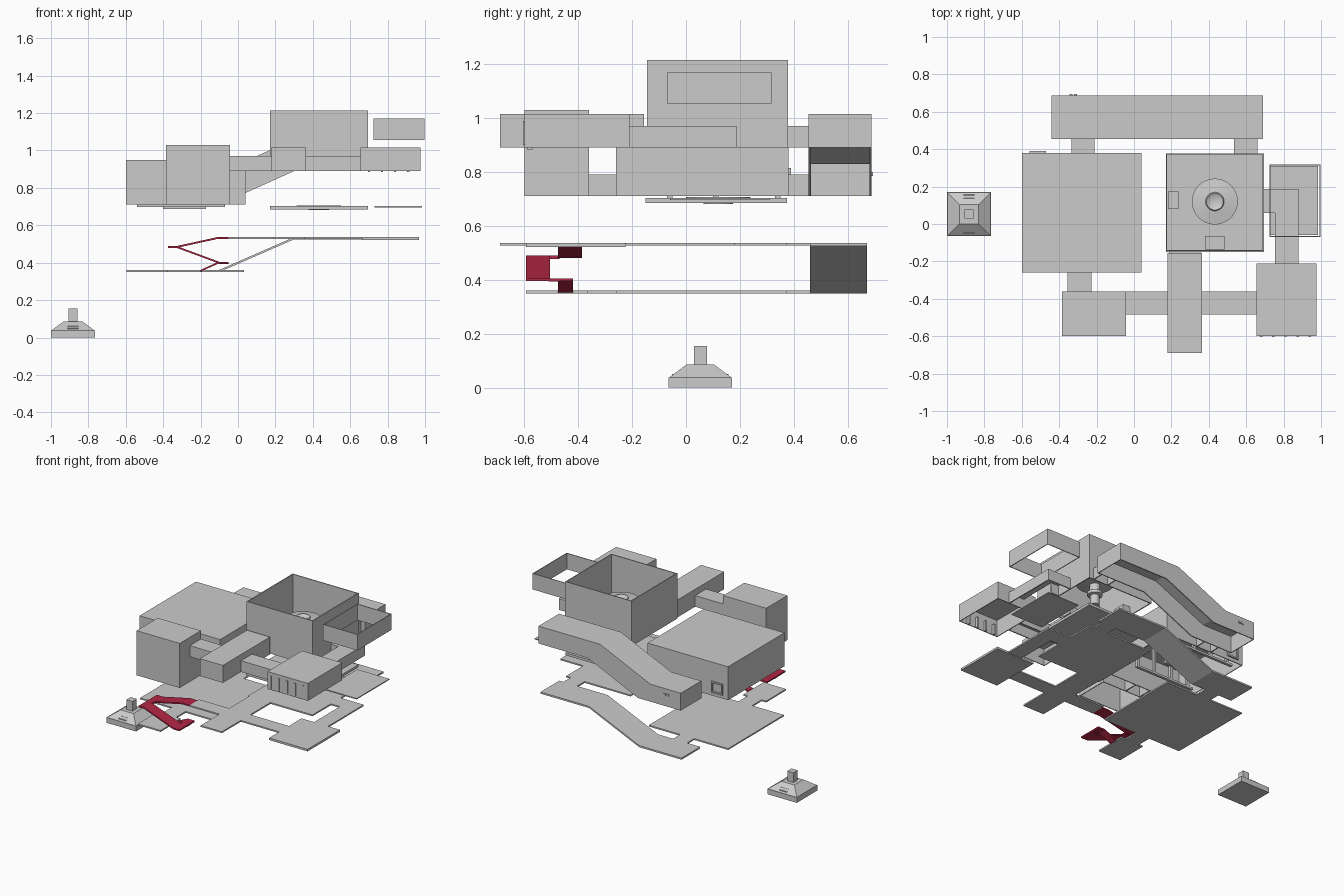
import bpy, bmesh, math

if "Cube" in bpy.data.objects:
    bpy.data.objects.remove(bpy.data.objects["Cube"])

red = bpy.data.materials.new("ramp_red")
red.diffuse_color = (0.45, 0.02, 0.06, 1)
red.use_nodes = True
red.node_tree.nodes["Principled BSDF"].inputs["Base Color"].default_value = red.diffuse_color


def finish(name, bm, wall=0, mat=None):
    bmesh.ops.recalc_face_normals(bm, faces=bm.faces)
    me = bpy.data.meshes.new(name)
    bm.to_mesh(me)
    bm.free()
    ob = bpy.data.objects.new(name, me)
    bpy.context.collection.objects.link(ob)
    if wall:
        m = ob.modifiers.new("wall", 'SOLIDIFY')
        m.thickness, m.offset = wall, -1
    if mat:
        me.materials.append(mat)
    return ob


def add_box(bm, x0, x1, y0, y1, z0, z1):
    v = [bm.verts.new((x, y, z)) for z in (z0, z1)
         for x, y in ((x0, y0), (x1, y0), (x1, y1), (x0, y1))]
    names = {'bottom': (3, 2, 1, 0), 'top': (4, 5, 6, 7), 'front': (0, 1, 5, 4),
             'right': (1, 2, 6, 5), 'back': (2, 3, 7, 6), 'left': (3, 0, 4, 7)}
    return {n: bm.faces.new([v[i] for i in f]) for n, f in names.items()}


def boxes(name, *dims, mat=None):
    bm = bmesh.new()
    for d in dims:
        add_box(bm, *d)
    return finish(name, bm, mat=mat)


def shell(name, dims, open_sides=('bottom',), wall=0.008, raise_top=None):
    """Hollow room without the listed sides; raise_top = (inset, height)."""
    bm = bmesh.new()
    f = add_box(bm, *dims)
    if raise_top:
        bmesh.ops.inset_region(bm, faces=[f['top']], thickness=raise_top[0])
        up = bmesh.ops.extrude_face_region(bm, geom=[f['top']])
        bmesh.ops.translate(bm, vec=(0, 0, raise_top[1]),
                            verts=[g for g in up['geom'] if isinstance(g, bmesh.types.BMVert)])
        bmesh.ops.delete(bm, geom=[f['top']], context='FACES_ONLY')
    bmesh.ops.delete(bm, geom=[f[s] for s in open_sides], context='FACES_ONLY')
    bm.normal_update()
    return finish(name, bm, wall)


def extrude_profile(name, pts, y0, y1, skip=(), wall=0, mat=None):
    """Sweep an xz outline along y, leaving out the edges in skip."""
    bm = bmesh.new()
    a = [bm.verts.new((x, y0, z)) for x, z in pts]
    b = [bm.verts.new((x, y1, z)) for x, z in pts]
    bm.faces.new(a)
    bm.faces.new(b[::-1])
    n = len(pts)
    for i in range(n):
        if i not in skip:
            j = (i + 1) % n
            bm.faces.new((a[i], b[i], b[j], a[j]))
    return finish(name, bm, wall, mat)


def strip(name, line, y0, y1, t=0.01, mat=None):
    """Thin slab following an xz line."""
    extrude_profile(name, line + [(x, z - t) for x, z in line[::-1]], y0, y1, mat=mat)


def lathe(name, profile, cx, cy, steps=32):
    bm = bmesh.new()
    vs = [bm.verts.new((r, 0, z)) for r, z in profile]
    es = [bm.edges.new(p) for p in zip(vs, vs[1:])]
    bmesh.ops.spin(bm, geom=vs + es, cent=(0, 0, 0), axis=(0, 0, 1),
                   angle=2 * math.pi, steps=steps)
    bmesh.ops.remove_doubles(bm, verts=bm.verts, dist=1e-5)
    ob = finish(name, bm)
    ob.location = (cx, cy, 0)
    for p in ob.data.polygons:
        p.use_smooth = True
    ob.data.set_sharp_from_angle(angle=math.radians(35))


# --- room shells, open underneath ---
shell("large_room", (-.60, .04, -.26, .38, .71, .84), raise_top=(.03, .11))
shell("ramp_room", (-.385, -.043, -.60, -.36, .71, 1.03))
shell("entry_hall", (.18, .363, -.69, -.155, .89, 1.015))
shell("side_room", (.655, .975, -.60, -.21, .89, 1.015))
shell("tower", (.17, .695, -.145, .378, .89, 1.215), ('bottom', 'top'), .01)
shell("balcony_wall", (.725, .997, -.07, .318, 1.055, 1.17), ('bottom', 'top'), .008)
extrude_profile("rear_ramp_corridor",
                [(-.44, .71), (-.10, .71), (.30, .89), (.69, .89),
                 (.69, 1.015), (.20, 1.015), (-.20, .835), (-.44, .835)],
                .455, .688, skip=(0, 1, 2), wall=.008)

# --- linking passages ---
ends_y, ends_x = ('bottom', 'front', 'back'), ('bottom', 'left', 'right')
shell("rear_link_low", (-.335, -.21, .38, .458, .71, .79), ends_y)
shell("rear_link_high", (.535, .66, .378, .458, .89, .97), ends_y)
shell("ramp_room_link", (-.355, -.228, -.362, -.26, .71, .79), ends_y)
shell("front_passage_left", (-.043, .18, -.485, -.36, .89, .97), ends_x)
shell("front_passage_right", (.363, .655, -.485, -.36, .89, .97), ends_x)
shell("side_passage", (.755, .88, -.21, .187, .89, .97), ('bottom', 'front', 'left'))
shell("side_passage_turn", (.695, .756, .06, .187, .89, .97), ends_x)

# --- low floors ---
L0, L1 = .35, .36
boxes("low_floor", (-.597, .033, -.258, .375, L0, L1),
      (-.38, -.20, -.593, -.366, L0, L1),
      (-.345, -.235, -.366, -.258, L0, L1),
      (-.328, -.217, .375, .46, L0, L1))
strip("rear_ramp_floor", [(-.435, .362), (-.10, .362), (.30, .537), (.685, .537)],
      .46, .672, .012)

# --- high floors ---
H0, H1 = .527, .537
boxes("high_floor", (.178, .69, -.14, .375, H0, H1),
      (.187, .356, -.69, -.14, H0, H1),
      (-.05, .187, -.477, -.368, H0, H1),
      (.356, .662, -.477, -.368, H0, H1),
      (.662, .968, -.593, -.225, .522, H1),
      (.762, .873, -.225, .18, H0, H1),
      (.69, .762, .068, .18, H0, H1),
      (.542, .653, .375, .46, H0, H1))

# --- tower upper level and balcony floors ---
boxes("tower_upper_floor", (.17, .695, -.15, .375, .685, .703))
boxes("balcony_floor", (.73, .985, -.06, .31, .696, .703))
lathe("floor_disc", [(0, .682), (.055, .682), (.055, .704), (.12, .704),
                     (.12, .707), (0, .707)], .432, .12)
# core column with its cap
lathe("tower_core", [(0, .892), (.03, .892), (.03, .96), (.05, .965), (.05, .985),
                     (.035, .995), (.035, 1.04), (.123, 1.05), (.123, 1.056),
                     (.05, 1.068), (.045, 1.075), (.03, 1.065), (0, 1.065)], .432, .12)
boxes("tower_consoles", (.182, .238, .08, .175, .90, .95),
      (.38, .485, -.137, -.065, .90, .95))

# --- red switchback ramp ---
strip("red_ramp_lower", [(-.20, .362), (-.105, .405), (-.05, .405)], -.475, -.42, mat=red)
boxes("red_landing_right", (-.105, -.05, -.51, -.47, .393, .405), mat=red)
strip("red_ramp_middle", [(-.375, .49), (-.33, .49), (-.10, .405), (-.05, .405)],
      -.593, -.505, mat=red)
boxes("red_landing_left", (-.375, -.325, -.51, -.47, .478, .49), mat=red)
strip("red_ramp_upper", [(-.375, .49), (-.325, .49), (-.11, .537), (-.05, .537)],
      -.475, -.385, mat=red)

# --- window bars, frames, interior ribs and pipe ---
bars = [(x - .006, x + .006, -.605, -.598, .90, .99) for x in (.68, .745, .81, .875, .94)]
boxes("side_room_window_bars", *bars)
boxes("side_room_ribs", *[(x - .006, x + .006, -.59, -.57, .884, .96)
                          for x in (.70, .77, .84, .91)])


def frame(name, x0, x1, y0, y1, z0, z1, t=.01):
    boxes(name, (x0, x1, y0, y1, z0, z0 + t), (x0, x1, y0, y1, z1 - t, z1),
          (x0, x0 + t, y0, y1, z0 + t, z1 - t), (x1 - t, x1, y0, y1, z0 + t, z1 - t))


frame("large_room_window", -.56, -.47, .378, .39, .735, .815)
boxes("rear_corridor_fixture", (-.345, -.328, .686, .694, .785, .80),
      (-.322, -.305, .686, .694, .785, .80))
boxes("large_room_ledge", (-.54, -.07, -.07, -.05, .697, .712),
      (-.54, -.07, .33, .35, .697, .712),
      (-.40, -.17, .10, .12, .687, .712))
boxes("large_room_columns", *[(x - .01, x + .01, y - .01, y + .01, .697, .94)
                              for x in (-.50, -.36, -.22, -.08) for y in (-.06, .34)])

# --- separate pedestal: base, sloped sides, steps, post ---
px, py = -.8825, .053
boxes("pedestal_base", (px - .1175, px + .1175, py - .1175, py + .1175, 0, .038))
bm = bmesh.new()
f = add_box(bm, px - .115, px + .115, py - .115, py + .115, .038, .085)
for v in f['top'].verts:
    v.co.x = px + (v.co.x - px) * .45
    v.co.y = py + (v.co.y - py) * .45
finish("pedestal_slope", bm)
boxes("pedestal_steps", *[(px - .03, px + .03, py - .105 + i * .02, py + .105 - i * .02,
                           .038, .05 + i * .011) for i in range(3)])
boxes("pedestal_post", (px - .024, px + .024, py - .024, py + .024, .08, .155))
